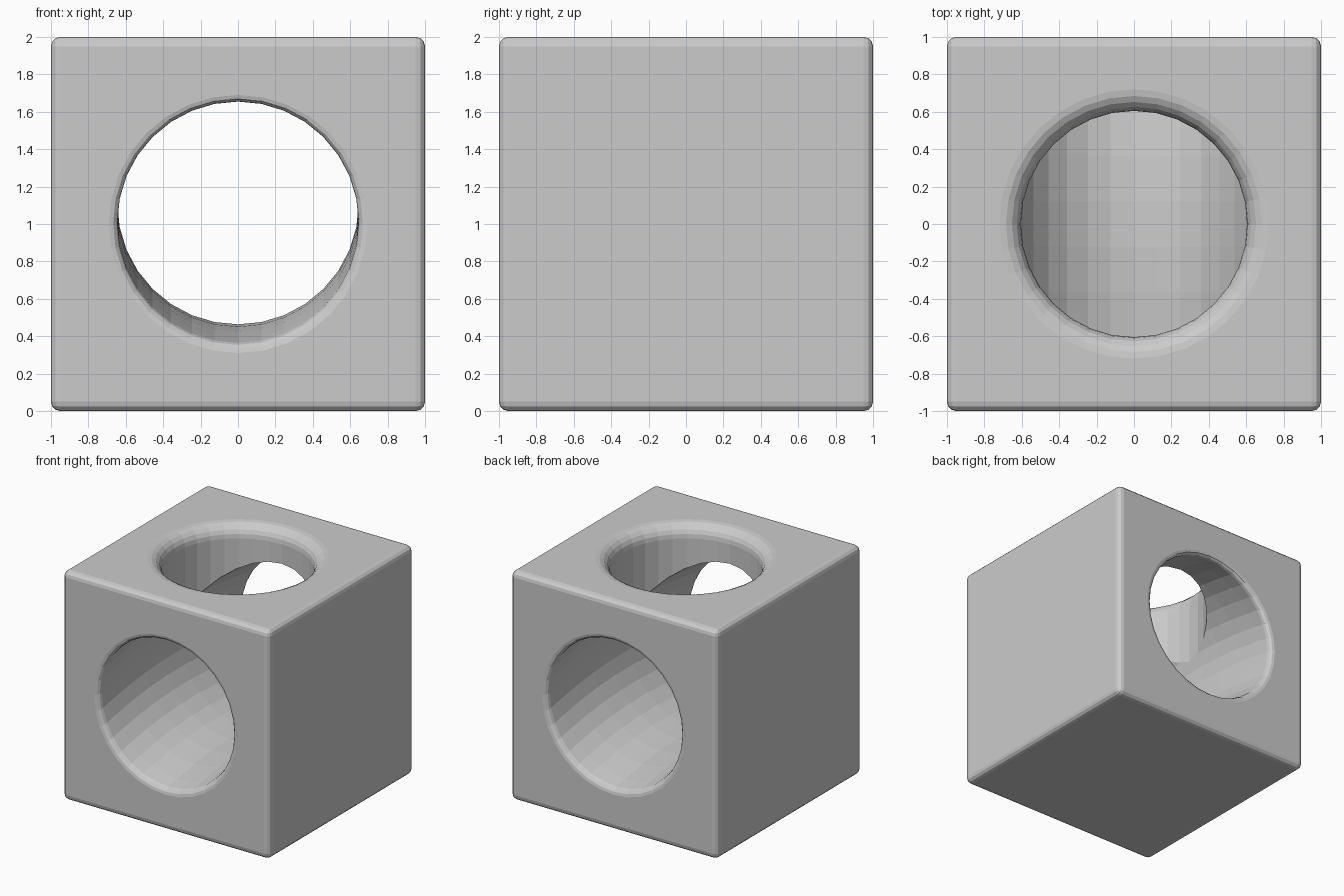
import bpy, bmesh
from math import sin, cos, pi

if "Cube" in bpy.data.objects:
    bpy.data.objects.remove(bpy.data.objects["Cube"])

SIDES = 32


def fillet(radius, f, steps):
    """(depth below the face, radius) pairs of a rounded hole rim, inside to outside."""
    angles = [pi / 2 * i / steps for i in range(steps + 1)]
    return [(f * (1 - sin(t)), radius + f * (1 - cos(t))) for t in angles]


def loft(name, rings):
    """Closed solid from (centre, radius, u axis, v axis) rings."""
    bm = bmesh.new()
    loops = []
    for c, r, vertical in rings:
        loop = []
        for i in range(SIDES):
            a, b = r * cos(2 * pi * i / SIDES), r * sin(2 * pi * i / SIDES)
            offset = (a, b, 0) if vertical else (a, 0, b)
            loop.append(bm.verts.new([p + q for p, q in zip(c, offset)]))
        loops.append(loop)
    for lo, hi in zip(loops, loops[1:]):
        for i in range(SIDES):
            j = (i + 1) % SIDES
            bm.faces.new((lo[i], lo[j], hi[j], hi[i]))
    bm.faces.new(loops[0])
    bm.faces.new(loops[-1])
    bmesh.ops.recalc_face_normals(bm, faces=bm.faces)
    me = bpy.data.meshes.new(name)
    bm.to_mesh(me)
    bm.free()
    ob = bpy.data.objects.new(name, me)
    bpy.context.collection.objects.link(ob)
    ob.hide_render = True
    return ob


# Block with rounded edges
bpy.ops.mesh.primitive_cube_add(size=2, location=(0, 0, 1))
block = bpy.context.object
block.name = "drilled_block"
bev = block.modifiers.new("edges", 'BEVEL')
bev.width = 0.05
bev.segments = 3

# Front-to-back tunnel that arches up in the middle
half = [(y, 1 + 0.11 * (1 - y * y), 0.645) for y in (0.12, 0.36, 0.6, 0.84)]
half += [(1 - d, 1 + 0.11 * (1 - (1 - d) ** 2), r) for d, r in fillet(0.645, 0.045, 3)]
half.append((1.1, 1.0, 0.69))
path = [(-y, z, r) for y, z, r in reversed(half)] + half
tunnel = loft("tunnel_cutter", [((0, y, z), r, False) for y, z, r in path])

# Round shaft from the top, with a wide flared rim
flare = fillet(0.605, 0.115, 5)
shaft_rings = [((0, 0, 1.15), 0.605, True)]
shaft_rings += [((0, 0, 2 - d), r, True) for d, r in flare]
shaft_rings.append(((0, 0, 2.1), 0.72, True))
shaft = loft("shaft_cutter", shaft_rings)

# Cut both holes
for cutter in (tunnel, shaft):
    mod = block.modifiers.new(cutter.name, 'BOOLEAN')
    mod.operation = 'DIFFERENCE'
    mod.solver = 'EXACT'
    mod.object = cutter
bpy.context.view_layer.objects.active = block
for mod in list(block.modifiers):
    bpy.ops.object.modifier_apply(modifier=mod.name)
for cutter in (tunnel, shaft):
    bpy.data.objects.remove(cutter)
